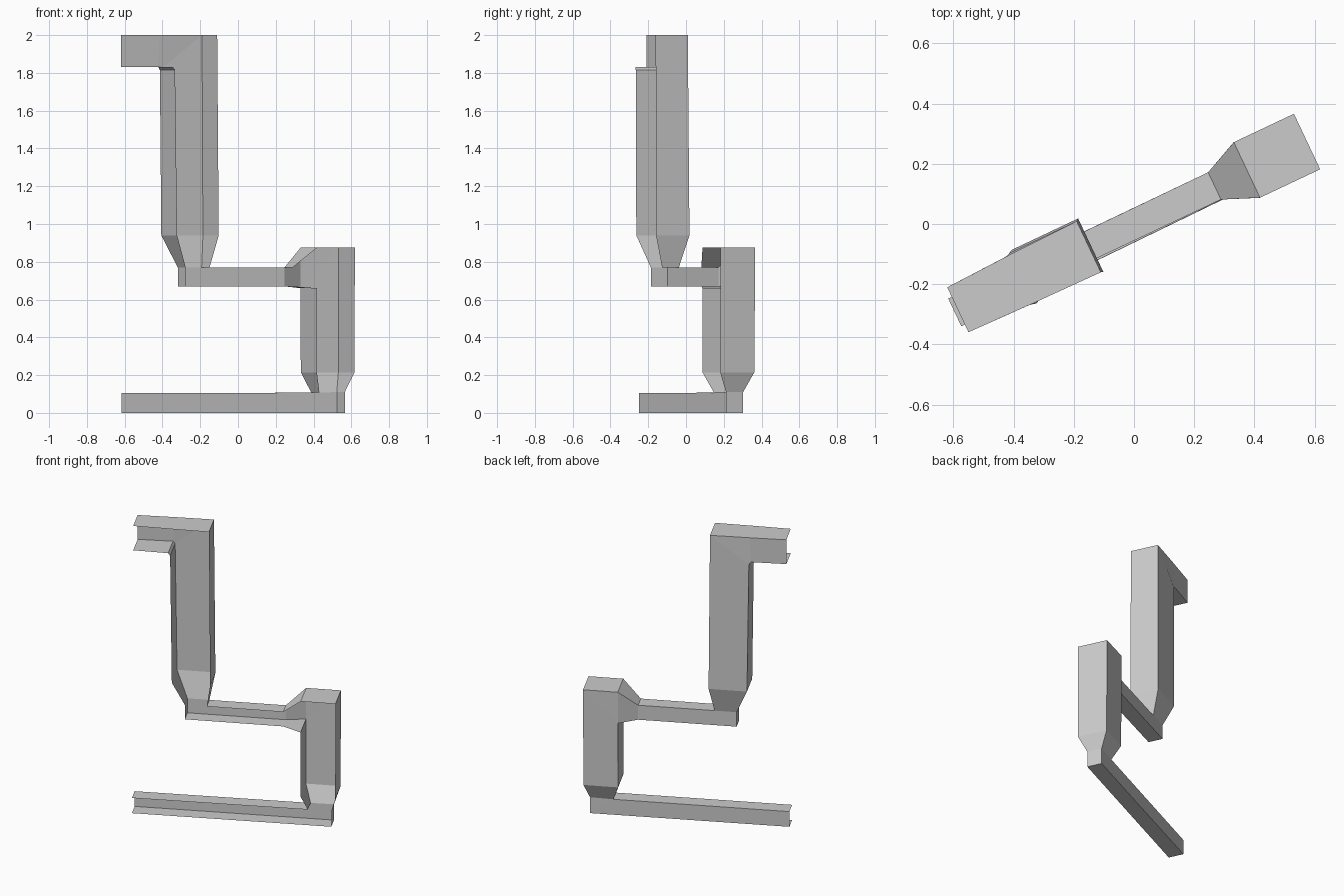
import bpy, bmesh, math

if "Cube" in bpy.data.objects:
    bpy.data.objects.remove(bpy.data.objects["Cube"])

ANGLE = math.radians(25.3)   # plan direction of the duct run

# Stations along the duct: outer rail (u, z), inner rail (u, z), back and front depth.
# Repeated points at the bends are merged afterwards.
stations = [
    ((-.664, 0),    (-.664, .105), .040, -.062),   # open lower end
    ((.602, 0),     (.453, .107),  .050, -.050),   # lower bend
    ((.602, .110),  (.453, .107),  .050, -.050),
    ((.635, .215),  (.415, .215),  .100, -.100),   # widened lower riser
    ((.637, .875),  (.415, .660),  .104, -.100),
    ((.416, .875),  (.415, .660),  .104, -.100),
    ((.296, .770),  (.296, .670),  .050, -.050),   # narrow middle run
    ((-.190, .770), (-.330, .670), .048, -.050),
    ((-.190, .770), (-.330, .770), .048, -.050),
    ((-.160, .940), (-.404, .940), .096, -.100),   # widened upper riser
    ((-.168, 2.0),  (-.415, 1.815), .090, -.098),
    ((-.420, 2.0),  (-.428, 1.832), .084, -.095),  # upper bend
    ((-.651, 2.0),  (-.651, 1.832), .075, -.090),  # open upper end
]


def place(u, v, z):
    c, s = math.cos(ANGLE), math.sin(ANGLE)
    return (u * c - v * s, u * s + v * c, z)


# Open-fronted channel: outer wall, back web and inner wall at each step
bm = bmesh.new()
rings = []
for (uo, zo), (ui, zi), back, front in stations:
    rings.append([bm.verts.new(place(u, v, z)) for u, v, z in
                  ((uo, front, zo), (uo, back, zo), (ui, back, zi), (ui, front, zi))])
for a, b in zip(rings, rings[1:]):
    for i in range(3):
        bm.faces.new((a[i], a[i + 1], b[i + 1], b[i]))
bmesh.ops.remove_doubles(bm, verts=bm.verts, dist=1e-4)
bmesh.ops.recalc_face_normals(bm, faces=bm.faces)

# Make the back web face outwards
bm.faces.ensure_lookup_table()
back_dir = (-math.sin(ANGLE), math.cos(ANGLE), 0)
facing = sum(f.calc_area() * sum(n * d for n, d in zip(f.normal, back_dir)) for f in bm.faces)
if facing < 0:
    bmesh.ops.reverse_faces(bm, faces=bm.faces)

mesh = bpy.data.meshes.new("duct_channel")
bm.to_mesh(mesh)
bm.free()
bpy.context.collection.objects.link(bpy.data.objects.new("duct_channel", mesh))
